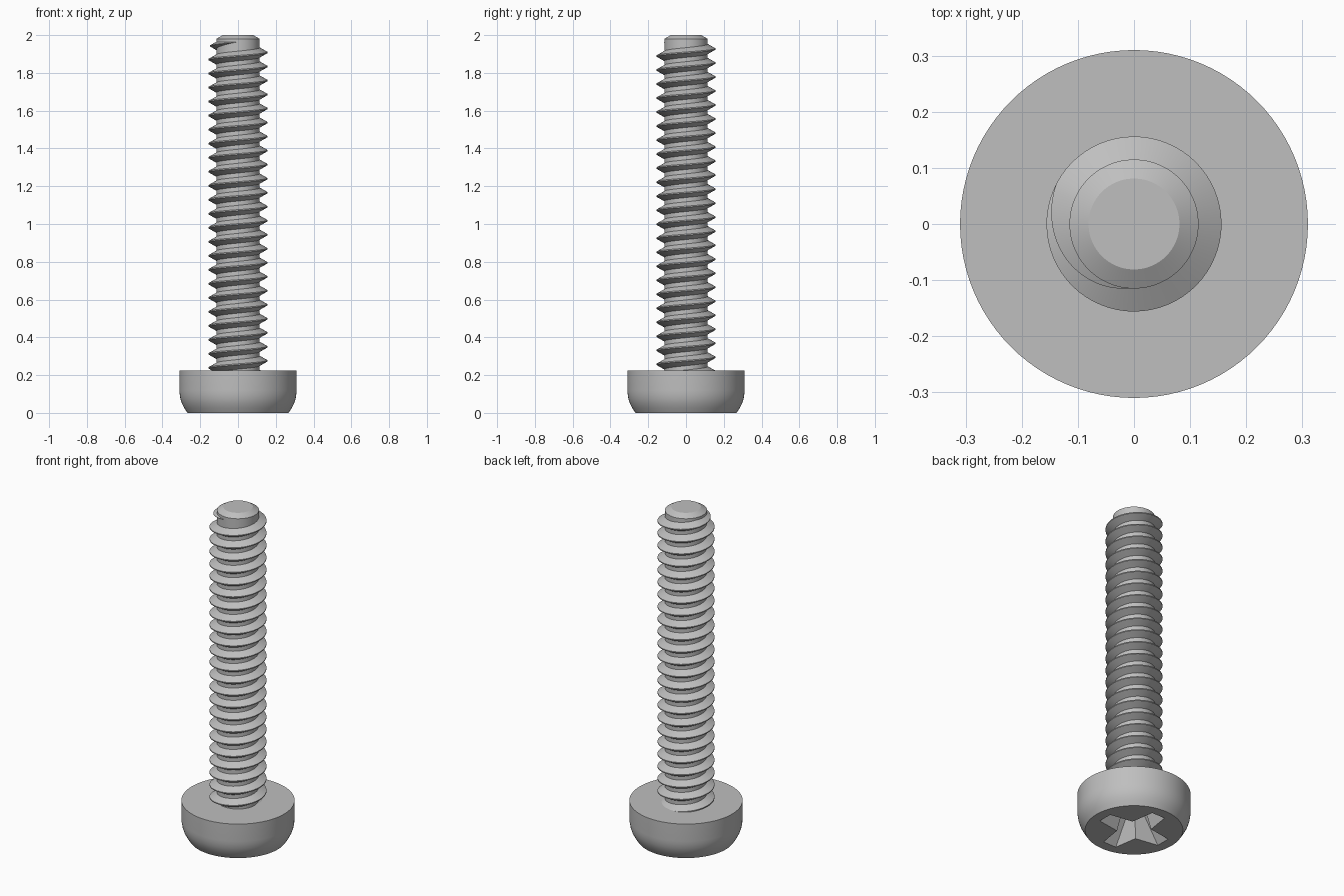
import bpy, bmesh, math

cube = bpy.data.objects.get("Cube")
if cube:
    bpy.data.objects.remove(cube, do_unlink=True)

steel = bpy.data.materials.new("grey steel")
steel.use_nodes = True
GREY = (0.52, 0.52, 0.52, 1)
steel.diffuse_color = GREY
for node in steel.node_tree.nodes:
    if node.type == "BSDF_PRINCIPLED":
        node.inputs["Base Color"].default_value = GREY

CORE, CREST, PITCH = 0.115, 0.156, 0.0742
HEAD_TOP = 0.225


def loft(name, rings):
    """Skin a list of closed rings and cap both ends."""
    bm = bmesh.new()
    loops = [[bm.verts.new(p) for p in ring] for ring in rings]
    n = len(loops[0])
    for a, b in zip(loops, loops[1:]):
        for i in range(n):
            j = (i + 1) % n
            bm.faces.new((a[i], a[j], b[j], b[i]))
    bm.faces.new(loops[0][::-1])
    bm.faces.new(loops[-1])
    bmesh.ops.recalc_face_normals(bm, faces=bm.faces)
    mesh = bpy.data.meshes.new(name)
    bm.to_mesh(mesh)
    bm.free()
    mesh.materials.append(steel)
    obj = bpy.data.objects.new(name, mesh)
    bpy.context.collection.objects.link(obj)
    return obj


def lathe(name, profile, sides=96):
    angles = [math.tau * i / sides for i in range(sides)]
    return loft(name, [[(r * math.cos(a), r * math.sin(a), z) for a in angles]
                       for r, z in profile])


def activate(obj):
    bpy.ops.object.select_all(action="DESELECT")
    obj.select_set(True)
    bpy.context.view_layer.objects.active = obj


def cross_ring(z, length, half, inner):
    """Four-armed cross outline."""
    ring = []
    for k in range(4):
        c, s = math.cos(k * math.pi / 2), math.sin(k * math.pi / 2)
        for x, y in ((length, -half), (length, half), (inner, inner)):
            ring.append((x * c - y * s, x * s + y * c, z))
    return ring


# Rounded head with a cross-shaped driver recess
head = lathe("head", [(0.268, 0), (0.284, 0.025), (0.297, 0.05), (0.305, 0.075),
                      (0.309, 0.1), (0.31, 0.12), (0.31, HEAD_TOP)])
cutter = loft("recess_cutter", [cross_ring(-0.01, 0.215, 0.045, 0.068),
                                cross_ring(0.14, 0.1, 0.03, 0.042)])
cutter.hide_render = True
cut = head.modifiers.new("recess", "BOOLEAN")
cut.operation, cut.solver, cut.object = "DIFFERENCE", "EXACT", cutter
activate(head)
bpy.ops.object.modifier_apply(modifier=cut.name)
bpy.data.objects.remove(cutter, do_unlink=True)

# Shank with chamfered tip
shank = lathe("shank", [(CORE, HEAD_TOP - 0.02), (CORE, 1.98), (0.081, 2.0)])

# Right-handed thread, running out at the tip
STEPS = 64
end = math.radians(265)
fade = math.radians(112)
turns = 23.8
count = int(turns * STEPS)
rings = []
for i in range(count + 1):
    a = end - math.tau * (count - i) / STEPS
    z = 1.945 + PITCH * (a - math.pi) / math.tau
    size = max(0.02, min(1, (end - a) / fade))
    tip = CORE + (CREST - CORE) * size
    base, flat, root = 0.026 * size, 0.003 * size, CORE - 0.004
    section = [(root, -base - 0.002), (tip, -flat), (tip, flat), (root, base + 0.002)]
    rings.append([(r * math.cos(a), r * math.sin(a), z + h) for r, h in section])
thread = loft("thread", rings)

for part in (head, shank, thread):
    activate(part)
    bpy.ops.object.shade_smooth_by_angle(angle=math.radians(25))
